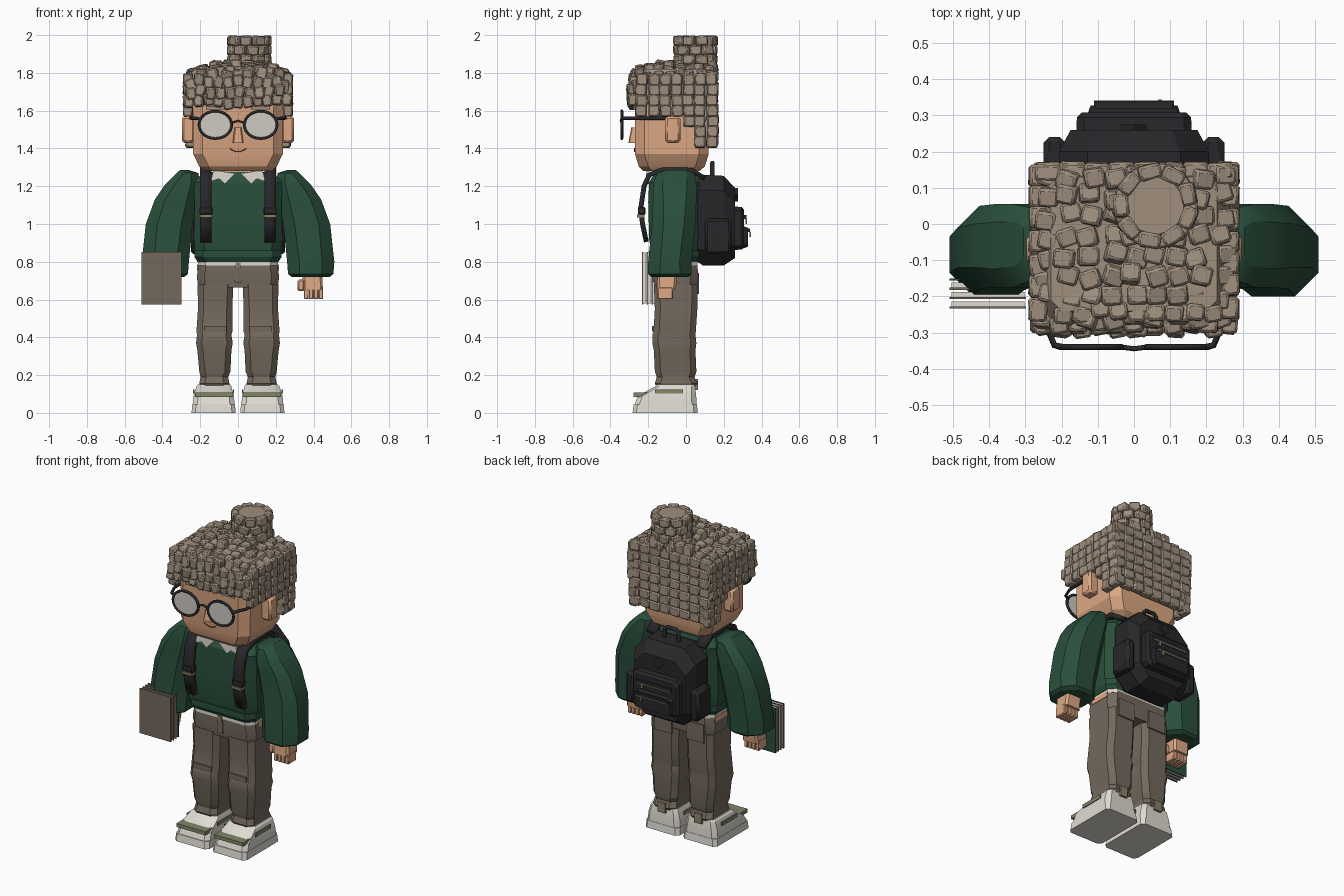
import bpy, bmesh, math, random
from mathutils import Matrix, Vector, Euler

random.seed(4)
R = random.uniform


def mat(name, r, g, b):
    m = bpy.data.materials.new(name)
    m.diffuse_color = tuple((c / 255) ** 2.2 for c in (r, g, b)) + (1,)
    return m


HAIR = mat("ash_brown_hair", 158, 142, 125)
SKIN = mat("warm_skin", 220, 166, 130)
GREEN = mat("green_wool", 46, 80, 62)
PANTS = mat("taupe_cloth", 115, 105, 94)
BLACK = mat("black_fabric", 44, 44, 46)
WHITE = mat("off_white", 222, 218, 209)
LENS = mat("lens_grey", 206, 200, 193)
OLIVE = mat("olive", 128, 134, 102)
BRASS = mat("dull_brass", 140, 128, 104)
LIP = mat("lip_brown", 130, 80, 62)


def finish(name, bm, m, bevel=0.0):
    bmesh.ops.recalc_face_normals(bm, faces=bm.faces)
    me = bpy.data.meshes.new(name)
    bm.to_mesh(me)
    bm.free()
    ob = bpy.data.objects.new(name, me)
    bpy.context.collection.objects.link(ob)
    me.materials.append(m)
    if bevel:
        mod = ob.modifiers.new("bevel", 'BEVEL')
        mod.width, mod.segments = bevel, 1
    return ob


def block(bm, c, s, rot=(0, 0, 0)):
    M = Matrix.Translation(c) @ Euler(rot).to_matrix().to_4x4() @ Matrix.Diagonal((*s, 1))
    bmesh.ops.create_cube(bm, size=1, matrix=M)


def box(name, lo, hi, m, bevel=0.0, rot=(0, 0, 0)):
    bm = bmesh.new()
    lo, hi = Vector(lo), Vector(hi)
    s = hi - lo
    block(bm, (lo + hi) / 2, [abs(v) for v in s], rot)
    return finish(name, bm, m, bevel)


# Skin chamfered rectangles (a0, a1, b0, b1, height, chamfer) along z or y
def loft(name, rings, m, axis='z', sx=1, bevel=0.0):
    bm = bmesh.new()
    loops = []
    for a0, a1, b0, b1, h, c in rings:
        pts = [(a0 + c, b0), (a1 - c, b0), (a1, b0 + c), (a1, b1 - c),
               (a1 - c, b1), (a0 + c, b1), (a0, b1 - c), (a0, b0 + c)]
        loops.append([bm.verts.new((sx * a, b, h) if axis == 'z' else (sx * a, h, b)) for a, b in pts])
    for l0, l1 in zip(loops, loops[1:]):
        for i in range(8):
            j = (i + 1) % 8
            bm.faces.new((l0[i], l0[j], l1[j], l1[i]))
    bm.faces.new(loops[0])
    bm.faces.new(loops[-1])
    return finish(name, bm, m, bevel)


# Flat band following a (y, z) path
def band(name, x, w, path, thick, m):
    bm = bmesh.new()
    rows = [[bm.verts.new((x + d * w / 2, y, z)) for d in (-1, 1)] for y, z in path]
    for a, b in zip(rows, rows[1:]):
        bm.faces.new((a[0], a[1], b[1], b[0]))
    ob = finish(name, bm, m)
    mod = ob.modifiers.new("solid", 'SOLIDIFY')
    mod.thickness, mod.offset = thick, 0
    return ob


def tube(name, pts, r, m, cyclic=False):
    cu = bpy.data.curves.new(name, 'CURVE')
    cu.dimensions = '3D'
    cu.bevel_depth, cu.bevel_resolution = r, 1
    sp = cu.splines.new('POLY')
    sp.points.add(len(pts) - 1)
    for p, q in zip(sp.points, pts):
        p.co = (*q, 1)
    sp.use_cyclic_u = cyclic
    cu.materials.append(m)
    ob = bpy.data.objects.new(name, cu)
    bpy.context.collection.objects.link(ob)


def plate(name, pts, y, t, m):  # polygon in x-z, extruded toward the back
    bm = bmesh.new()
    f = bm.faces.new([bm.verts.new((x, y, z)) for x, z in pts])
    g = bmesh.ops.extrude_face_region(bm, geom=[f])
    bmesh.ops.translate(bm, vec=(0, t, 0), verts=[v for v in g['geom'] if isinstance(v, bmesh.types.BMVert)])
    return finish(name, bm, m)


# Head and face
loft("head", [(-.18, .18, -.225, .07, 1.28, .05), (-.205, .205, -.25, .10, 1.305, .05),
              (-.237, .237, -.27, .12, 1.37, .05), (-.24, .24, -.27, .12, 1.70, .05)], SKIN)
loft("neck", [(-.1, .1, -.16, .03, 1.24, .03), (-.1, .1, -.16, .03, 1.3, .03)], SKIN)
loft("nose", [(-.028, .028, -.305, -.26, 1.43, .006), (-.018, .018, -.29, -.26, 1.51, .006)], SKIN)
tube("mouth", [(x, -.272, 1.383 + 9 * x * x) for x in (-.045, -.03, -.015, 0, .015, .03, .045)], .003, LIP)

# Hair: solid core covered in chunky blocks
loft("hair_core", [(-.255, .255, -.28, .15, 1.66, .03), (-.265, .265, -.275, .15, 1.75, .03),
                   (-.23, .23, -.24, .13, 1.82, .03)], HAIR)
box("hair_back_core", (-.225, .03, 1.46), (.225, .15, 1.70), HAIR)
bm = bmesh.new()
for i in range(9):          # crown
    for j in range(8):
        x, y = -.24 + i * .06 + R(-.01, .01), -.255 + j * .055 + R(-.01, .01)
        z = 1.825 - .055 * abs(x / .25) ** 3 - .035 * max(0, (-y - .15) / .1) + R(-.012, .012)
        block(bm, (x, y, z), (.056, .052, .07), (R(-.25, .25), R(-.25, .25) + x * .8, R(-.35, .35)))
for k, (z, y) in enumerate(((1.65, -.283), (1.70, -.283), (1.755, -.272), (1.80, -.245))):   # fringe
    for i in range(11):
        x = -.26 + i * .052 + (k % 2) * .01
        if abs(x) < .285 - k * .015:
            block(bm, (x, y + R(-.008, .008), z + R(-.012, .012)), (.05, .045, .062),
                  (R(-.2, .2), R(-.25, .25), R(-.2, .2)))
for s in (-1, 1):           # sides, stepping lower behind the ear
    for i in range(7):
        y = -.235 + i * .062
        low = 1.60 if y < -.02 else (1.52 if y < .05 else 1.44)
        z = 1.765
        while z > low - .01:
            block(bm, (s * (.265 - .012 * (z < 1.56)), y + R(-.006, .006), z), (.05, .06, .062),
                  (R(-.06, .06), R(-.08, .08), R(-.08, .08)))
            z -= .055
for i in range(8):          # back
    for k in range(7):
        block(bm, (-.238 + i * .068, .145 + R(-.005, .005), 1.445 + k * .056), (.07, .045, .058),
              (R(-.06, .06), R(-.04, .04), R(-.06, .06)))
finish("hair_blocks", bm, HAIR, .007)

# Hair bun
bm = bmesh.new()
bmesh.ops.create_cone(bm, cap_ends=True, segments=10, radius1=.09, radius2=.088, depth=.21,
                      matrix=Matrix.Translation((.06, .05, 1.885)))
for k in range(4):
    for i in range(9):
        a = (i + .5 * (k % 2)) * math.tau / 9
        block(bm, (.06 + .095 * math.cos(a), .05 + .095 * math.sin(a), 1.82 + k * .05),
              (.042, .062, .052), (R(-.12, .12), R(-.12, .12), a + R(-.15, .15)))
finish("hair_bun", bm, HAIR, .007)

# Glasses
for s in (-1, 1):
    def oval(rx, rz, y, n=28):
        return [(s * .12 + rx * math.cos(i * math.tau / n), y, 1.525 + rz * math.sin(i * math.tau / n)) for i in range(n)]
    tube("glasses_rim", oval(.087, .073, -.34), .008, BLACK, True)
    plate("glasses_lens", [(p[0], p[2]) for p in oval(.084, .07, 0)], -.342, .006, LENS)
    tube("glasses_temple", [(s * .2, -.34, 1.555), (s * .22, -.335, 1.56), (s * .247, -.27, 1.56),
                            (s * .25, -.1, 1.56)], .009, BLACK)
    box("eyebrow", (s * .07, -.278, 1.605), (s * .17, -.27, 1.625), HAIR)
    box("ear", (s * .23, -.11, 1.43), (s * .297, -.03, 1.57), SKIN, .012)
tube("glasses_bridge", [(-.035, -.34, 1.535), (0, -.345, 1.547), (.035, -.34, 1.535)], .007, BLACK)

# Sweater body, ribbed hem and shirt tail
loft("sweater_body", [(-.225, .225, -.185, .065, .85, .05), (-.235, .235, -.195, .07, .92, .05),
                      (-.23, .23, -.2, .07, 1.12, .05), (-.24, .24, -.195, .07, 1.22, .05),
                      (-.18, .18, -.16, .05, 1.275, .05)], GREEN)
loft("sweater_hem", [(-.215, .215, -.18, .06, .80, .045), (-.23, .23, -.195, .07, .825, .045),
                     (-.23, .23, -.195, .07, .86, .045)], GREEN)
loft("shirt_tail", [(-.212, .212, -.176, .06, .78, .04), (-.212, .212, -.176, .06, .81, .04)], WHITE)

# Trousers seat
loft("trousers_seat", [(-.21, .21, -.165, .06, .665, .04), (-.218, .218, -.172, .065, .72, .04),
                       (-.208, .208, -.17, .06, .79, .04)], PANTS)
box("trousers_fly", (-.018, -.178, .69), (.018, -.168, .77), PANTS)
box("belt_button", (-.012, -.182, .77), (.012, -.17, .795), BRASS)

for s in (-1, 1):
    # Sleeves and hands
    loft("sleeve", [(.285, .485, -.185, .015, .72, .06), (.265, .505, -.2, .03, .735, .06),
                    (.26, .51, -.2, .03, .80, .065), (.24, .488, -.18, .05, 1.0, .06),
                    (.215, .44, -.175, .055, 1.13, .055), (.2, .385, -.175, .055, 1.21, .05),
                    (.21, .325, -.155, .045, 1.27, .04), (.265, .305, -.1, .0, 1.287, .01)], GREEN, sx=s)
    loft("palm", [(.345, .45, -.155, -.055, .65, .012), (.34, .445, -.15, -.045, .74, .012)], SKIN, sx=s)
    for i in range(4):
        x = .361 + i * .026
        box("finger", (s * (x - .012), -.15, .602), (s * (x + .012), -.07, .665), SKIN, .004)
    box("thumb", (s * .315, -.155, .645), (s * .352, -.105, .705), SKIN, .008)

    # Collar
    plate("collar", [(s * .015, 1.268), (s * .07, 1.212), (s * .10, 1.24), (s * .145, 1.225), (s * .13, 1.285)],
          -.212, .04, WHITE)

    # Trouser legs with folds at knee and ankle
    loft("trouser_leg", [(.05, .195, -.15, .04, .13, .03), (.045, .205, -.165, .06, .155, .03),
                         (.052, .198, -.155, .045, .19, .03), (.04, .205, -.165, .055, .22, .03),
                         (.035, .215, -.17, .05, .33, .03), (.028, .222, -.178, .055, .37, .03),
                         (.035, .217, -.178, .05, .415, .03), (.03, .22, -.172, .052, .43, .03),
                         (.03, .212, -.165, .06, .55, .03), (.025, .214, -.17, .062, .68, .03)], PANTS, sx=s)
    box("back_pocket", (s * .05, .06, .63), (s * .17, .07, .74), PANTS)
    box("knee_patch", (s * .06, -.18, .43), (s * .18, -.166, .46), PANTS)
    box("hip_skin", (s * .2, -.11, .755), (s * .216, .02, .785), SKIN)

    # Shoes
    loft("shoe_sole", [(.012, .246, -.283, .062, .0, .02), (.016, .242, -.277, .058, .045, .02)], WHITE, sx=s)
    loft("shoe_upper", [(.018, .24, -.272, .056, .045, .025), (.022, .236, -.255, .054, .09, .025),
                        (.035, .22, -.165, .048, .14, .02), (.04, .21, -.155, .045, .15, .02)], WHITE, sx=s)
    box("shoe_toe_strap", (s * .03, -.278, .085), (s * .228, -.19, .107), OLIVE)
    for x in (.02, .231):
        box("shoe_side_stripe", (s * x, -.165, .102), (s * (x + .007), -.015, .125), OLIVE)
    box("heel_tab", (s * .1, .045, .12), (s * .15, .064, .18), BRASS)

    # Backpack straps and side pockets
    band("shoulder_strap", s * .17, .062, [(.1, 1.24), (.03, 1.285), (-.12, 1.287), (-.195, 1.26), (-.222, 1.2),
                                           (-.24, 1.08), (-.23, 1.0), (-.21, .905)], .026, BLACK)
    box("strap_buckle", (s * .138, -.26, 1.035), (s * .202, -.22, 1.05), BRASS)
    box("strap_slider", (s * .135, -.255, 1.05), (s * .205, -.215, 1.09), BLACK, .005)
    box("backpack_side_pocket", (s * .19, .10, .84), (s * .25, .24, 1.03), BLACK, .015)

# Backpack
loft("backpack_body", [(-.19, .19, .80, 1.245, .06, .07), (-.208, .208, .78, 1.26, .09, .08),
                       (-.208, .208, .78, 1.255, .2, .08), (-.175, .175, .82, 1.19, .26, .07)], BLACK, 'y')
loft("backpack_pocket", [(-.16, .16, .86, 1.095, .22, .02), (-.158, .158, .865, 1.09, .295, .02),
                         (-.145, .145, .88, 1.075, .308, .02)], BLACK, 'y')
loft("backpack_lower_pocket", [(-.13, .13, .87, .99, .30, .015), (-.12, .12, .88, .98, .328, .015)], BLACK, 'y')
for z, y, w in ((1.035, .31, .12), (.965, .33, .11)):
    box("zip_cover", (-w, y - .01, z - .008), (w, y + .01, z + .012), BLACK)
    box("zip", (-w, y + .005, z - .012), (w, y + .012, z - .005), BRASS)
    box("zip_pull", (w * .6, y + .005, z - .035), (w * .6 + .012, y + .014, z - .01), BRASS)
plate("diamond_patch", [(0, 1.12), (.035, 1.155), (0, 1.19), (-.035, 1.155)], .255, .02, BLACK)
tube("backpack_handle", [(-.05, .14, 1.25), (-.045, .14, 1.31), (-.03, .14, 1.325), (.03, .14, 1.325),
                         (.045, .14, 1.31), (.05, .14, 1.25)], .012, BLACK)

# Stack of books held in the hand
for i in range(4):
    y = -.234 + i * .026
    box("book_cover", (-.51, y, .575), (-.298, y + .006, .853), GREEN if i == 3 else PANTS)
    if i < 3:
        box("book_pages", (-.505, y + .006, .58), (-.303, y + .02, .848), WHITE)

# Soft shading with crisp edges
for ob in bpy.context.scene.objects:
    ob.select_set(ob.type == 'MESH')
    if ob.type == 'MESH':
        bpy.context.view_layer.objects.active = ob
bpy.ops.object.shade_smooth_by_angle(angle=math.radians(25))
